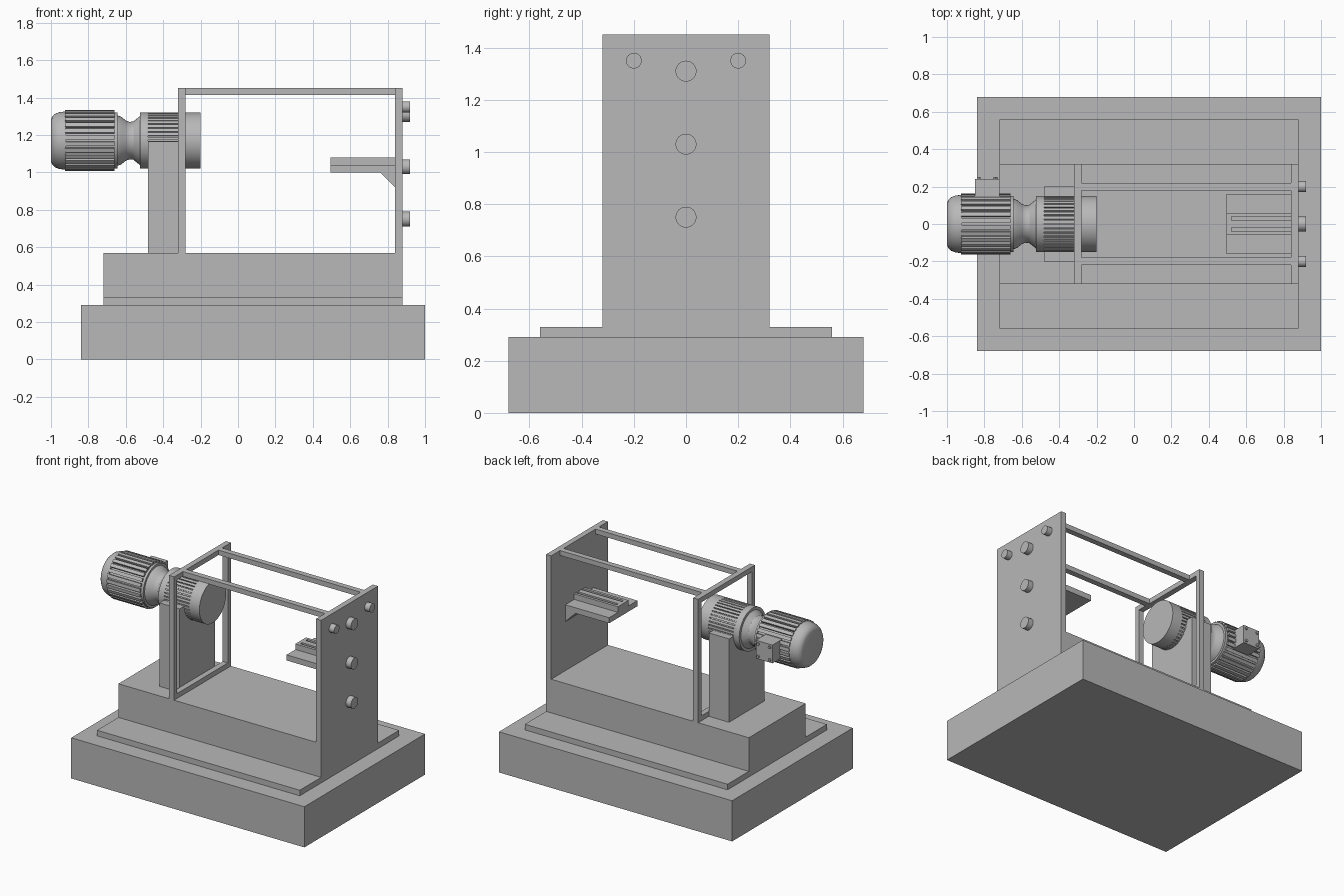
import bpy, bmesh
from math import pi, cos, sin
from mathutils import Matrix

if "Cube" in bpy.data.objects:
    bpy.data.objects.remove(bpy.data.objects["Cube"])

grey = bpy.data.materials.new("machine grey")
grey.use_nodes = True
grey.diffuse_color = (0.48, 0.48, 0.48, 1)
grey.node_tree.nodes["Principled BSDF"].inputs["Base Color"].default_value = (0.48, 0.48, 0.48, 1)

AXIS_Z = 1.17  # height of the motor shaft


def finish(bm, name, smooth=False):
    bmesh.ops.recalc_face_normals(bm, faces=bm.faces)
    mesh = bpy.data.meshes.new(name)
    bm.to_mesh(mesh)
    bm.free()
    mesh.materials.append(grey)
    ob = bpy.data.objects.new(name, mesh)
    bpy.context.scene.collection.objects.link(ob)
    if smooth:
        bpy.ops.object.select_all(action='DESELECT')
        ob.select_set(True)
        bpy.context.view_layer.objects.active = ob
        bpy.ops.object.shade_smooth_by_angle(angle=pi / 6)
    return ob


def box(name, x, y, z):
    bm = bmesh.new()
    bmesh.ops.create_cube(bm, size=1)
    for v in bm.verts:
        for i, (lo, hi) in enumerate((x, y, z)):
            v.co[i] = lo if v.co[i] < 0 else hi
    return finish(bm, name)


def prism(name, points, offset):
    """Extrude a closed outline of 3D points by a vector."""
    bm = bmesh.new()
    face = bm.faces.new([bm.verts.new(p) for p in points])
    new = bmesh.ops.extrude_face_region(bm, geom=[face])["geom"]
    bmesh.ops.translate(bm, vec=offset, verts=[g for g in new if isinstance(g, bmesh.types.BMVert)])
    if face.is_valid and len(face.edges) and all(len(e.link_faces) == 1 for e in face.edges):
        bm.faces.remove(face)
    # keep both end caps closed
    bmesh.ops.holes_fill(bm, edges=[e for e in bm.edges if e.is_boundary], sides=0)
    return finish(bm, name)


def side_profile(name, xz, half):
    return prism(name, [(x, -half, z) for x, z in xz], (0, 2 * half, 0))


def lathe(name, profile, y=0, z=AXIS_Z, steps=64):
    """Revolve (x, radius) points about a line along x."""
    bm = bmesh.new()
    rings = [[bm.verts.new((x, y + r * cos(2 * pi * i / steps), z + r * sin(2 * pi * i / steps)))
              for i in range(steps)] for x, r in profile]
    for a, b in zip(rings, rings[1:]):
        for i in range(steps):
            j = (i + 1) % steps
            bm.faces.new((a[i], a[j], b[j], b[i]))
    bm.faces.new(rings[0])
    bm.faces.new(rings[-1])
    return finish(bm, name, True)


def finned_barrel(name, x0, x1, inner, outer, count, share):
    """Barrel with lengthwise cooling fins; share is the fin width."""
    pts = []
    step = 2 * pi / count
    for i in range(count):
        mid = (i + 0.5) * step
        half = share * step / 2
        for r, a in ((inner, mid - half), (outer, mid - half),
                     (outer, mid + half), (inner, mid + half)):
            pts.append((x0, r * cos(a), AXIS_Z + r * sin(a)))
    return prism(name, pts, (x1 - x0, 0, 0))


# Foundation, mounting plate, and bed with its upright end plate
box("foundation", (-0.84, 1), (-0.68, 0.68), (0, 0.29))
box("mounting_plate", (-0.72, 0.88), (-0.56, 0.56), (0.29, 0.33))
side_profile("bed_and_end_plate", [(-0.72, 0.33), (0.88, 0.33), (0.88, 1.45),
                                   (0.84, 1.45), (0.84, 0.57), (-0.72, 0.57)], 0.32)

# Open frame and top rails
X = (-0.32, -0.28)
T = 0.035
box("frame_top", X, (-0.32, 0.32), (1.45 - T, 1.45))
box("frame_bottom", X, (-0.32, 0.32), (0.57, 0.57 + T))
for side, s in (("left", 1), ("right", -1)):
    box("frame_post_" + side, X, sorted((s * 0.32, s * (0.32 - T))), (0.57 + T, 1.45 - T))
    box("top_rail_" + side, (-0.28, 0.84), sorted((s * 0.18, s * 0.22)), (1.45 - T, 1.45))

# Bolts on the end plate
for i, (y, z, r) in enumerate([(-0.2, 1.35, 0.03), (0.2, 1.35, 0.03),
                               (0, 1.31, 0.04), (0, 1.03, 0.04), (0, 0.75, 0.04)]):
    lathe(f"end_bolt_{i + 1}", [(0.88, r), (0.92, r)], y, z, 32)

# Shelf with a slotted guide and a sloped bracket
box("shelf", (0.495, 0.84), (-0.16, 0.16), (1.0, 1.04))
side_profile("shelf_bracket", [(0.76, 1.0), (0.84, 1.0), (0.84, 0.92)], 0.16)
for i, (a, b) in enumerate([(-0.06, -0.04), (-0.02, 0.02), (0.04, 0.06)]):
    box(f"guide_bar_{i + 1}", (0.52, 0.84), (a, b), (1.04, 1.08))
box("guide_end", (0.495, 0.52), (-0.06, 0.06), (1.04, 1.08))

# Pedestal and gearbox
box("pedestal", (-0.48, -0.32), (-0.2, 0.2), (0.57, 1.165))
lathe("gearbox_collar", [(-0.525, 0.15), (-0.48, 0.15)])
finned_barrel("gearbox_fins", -0.48, -0.28, 0.141, 0.15, 40, 0.72)
lathe("gearbox_drum", [(-0.28, 0.15), (-0.2, 0.15)])

# Motor: waisted neck, flange, finned body and domed cap
lathe("motor_neck", [(-0.645, 0.135), (-0.625, 0.128), (-0.6, 0.108), (-0.58, 0.1),
                     (-0.56, 0.102), (-0.54, 0.118), (-0.525, 0.13)])
lathe("motor_flange", [(-0.66, 0.15), (-0.643, 0.15)])
finned_barrel("motor_body", -0.925, -0.66, 0.143, 0.163, 28, 0.64)
lathe("motor_cap", [(-1, 0.112), (-0.994, 0.128), (-0.98, 0.142),
                    (-0.955, 0.152), (-0.92, 0.156)])

# Terminal box with four cover screws
cx = -0.785
box("terminal_box", (cx - 0.065, cx + 0.065), (0.13, 0.24), (AXIS_Z - 0.065, AXIS_Z + 0.065))
for dx in (-1, 1):
    for dz in (-1, 1):
        bm = bmesh.new()
        bmesh.ops.create_cone(bm, cap_ends=True, segments=12, radius1=0.01, radius2=0.01, depth=0.01,
                              matrix=Matrix.Translation((cx + dx * 0.045, 0.245, AXIS_Z + dz * 0.045))
                              @ Matrix.Rotation(pi / 2, 4, 'X'))
        finish(bm, "terminal_screw", True)
